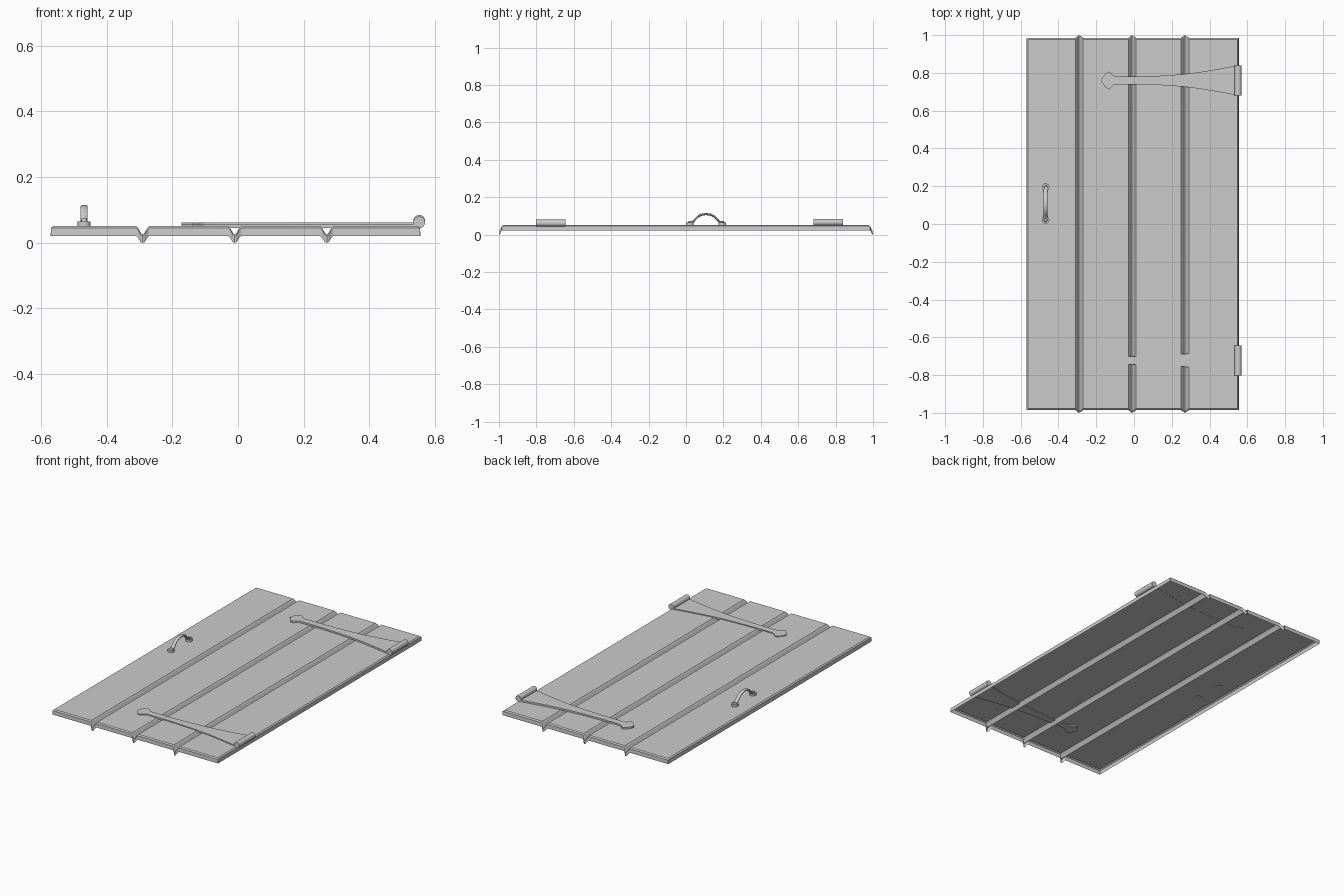
import bpy, bmesh, math
from mathutils import Matrix, Vector

if "Cube" in bpy.data.objects:
    bpy.data.objects.remove(bpy.data.objects["Cube"])


def finish(bm, name, smooth=True):
    bmesh.ops.remove_doubles(bm, verts=bm.verts, dist=1e-5)
    bmesh.ops.recalc_face_normals(bm, faces=bm.faces)
    mesh = bpy.data.meshes.new(name)
    bm.to_mesh(mesh)
    bm.free()
    ob = bpy.data.objects.new(name, mesh)
    bpy.context.collection.objects.link(ob)
    if smooth:
        bpy.ops.object.select_all(action='DESELECT')
        bpy.context.view_layer.objects.active = ob
        ob.select_set(True)
        bpy.ops.object.shade_smooth_by_angle(angle=math.radians(35))
    return ob


def cylinder(name, center, radius, depth, axis='Z', segments=16, top=None):
    bm = bmesh.new()
    rot = Matrix.Rotation(math.pi / 2, 4, 'X') if axis == 'Y' else Matrix()
    bmesh.ops.create_cone(bm, cap_ends=True, segments=segments, radius1=radius,
                          radius2=radius if top is None else top, depth=depth,
                          matrix=Matrix.Translation(center) @ rot)
    return finish(bm, name)


# Planked door panel: thin open-backed shell with V grooves and a bevelled rim
TOP, SKIRT, END = 0.051, 0.024, 0.986
profile = [(-0.570, 0.021), (-0.569, 0.045), (-0.562, TOP)]
for gx in (-0.29, -0.01, 0.27):
    profile += [(gx + dx, TOP - d) for dx, d in
                ((-0.020, 0), (-0.014, 0.006), (-0.005, 0.022), (0, 0.026),
                 (0.005, 0.022), (0.014, 0.006), (0.020, 0))]
profile += [(0.547, TOP), (0.554, 0.045), (0.555, 0.021)]

bm = bmesh.new()
rows = []
for side, inset, drop in ((-1, 0, 0.006 + SKIRT), (-1, 0.001, 0.006), (-1, 0.008, 0),
                          (1, 0.008, 0), (1, 0.001, 0.006), (1, 0, 0.006 + SKIRT)):
    row = []
    for i, (x, z) in enumerate(profile):
        rim = i < 2 or i >= len(profile) - 2
        bulge = 0 if rim else (TOP - z) / 0.026 * 0.013   # groove tips stick out
        d = drop if not rim else (SKIRT if drop > 0.01 and z > 0.03 else 0)
        zz = max(z - d, 0.0)
        row.append(bm.verts.new((x, side * (END - inset + bulge), zz)))
    rows.append(row)
for a, b in zip(rows, rows[1:]):
    for i in range(len(profile) - 1):
        bm.faces.new((a[i], a[i + 1], b[i + 1], b[i]))
finish(bm, "door_planks", smooth=False)

# Strap hinges: flared strap with spade tip plus a barrel
half = [(-0.155, 0.032), (-0.137, 0.047), (-0.122, 0.040), (-0.110, 0.026),
        (-0.095, 0.021), (0.02, 0.021), (0.10, 0.023), (0.18, 0.027),
        (0.27, 0.034), (0.36, 0.046), (0.45, 0.061), (0.545, 0.079)]
outline = [(-0.172, 0.008)] + half
outline = outline + [(x, -w) for x, w in reversed(outline)]
for label, y, z in (("upper", 0.760, 0.050), ("lower", -0.722, 0.0455)):
    bm = bmesh.new()
    face = bm.faces.new([bm.verts.new((px, y + py, z)) for px, py in outline])
    ext = bmesh.ops.extrude_face_region(bm, geom=[face])
    bmesh.ops.translate(bm, vec=(0, 0, 0.011),
                        verts=[v for v in ext['geom'] if isinstance(v, bmesh.types.BMVert)])
    finish(bm, label + "_hinge_strap")
    cylinder(label + "_hinge_barrel", (0.551, y, z + 0.0165), 0.018, 0.158, 'Y', 20)

# Pull handle: bowed flat bar between two riveted round feet
HX, HY = -0.468, 0.108
side = [(0.092, 0.063), (0.080, 0.065), (0.070, 0.070), (0.058, 0.083),
        (0.044, 0.097), (0.024, 0.107)]
path = [Vector((0, -y, z)) for y, z in side] + [Vector((0, 0, 0.110))] + \
       [Vector((0, y, z)) for y, z in reversed(side)]
bm = bmesh.new()
rings = []
for i, p in enumerate(path):
    t = (path[min(i + 1, len(path) - 1)] - path[max(i - 1, 0)]).normalized()
    n = Vector((0, -t.z, t.y))
    ring = []
    for k in range(8):
        a = math.tau * (k + 0.5) / 8
        q = p + Vector((1, 0, 0)) * 0.0115 * math.cos(a) + n * 0.006 * math.sin(a)
        ring.append(bm.verts.new(q + Vector((HX, HY, 0))))
    rings.append(ring)
for a, b in zip(rings, rings[1:]):
    for k in range(8):
        bm.faces.new((a[k], a[(k + 1) % 8], b[(k + 1) % 8], b[k]))
bm.faces.new(rings[0])
bm.faces.new(rings[-1])
finish(bm, "handle_grip")
for label, s in (("near", -1), ("far", 1)):
    y = HY + s * 0.087
    cylinder(label + "_handle_foot", (HX, y, 0.056), 0.020, 0.016)
    cylinder(label + "_handle_rivet", (HX, y, 0.068), 0.011, 0.010, segments=12, top=0.007)
